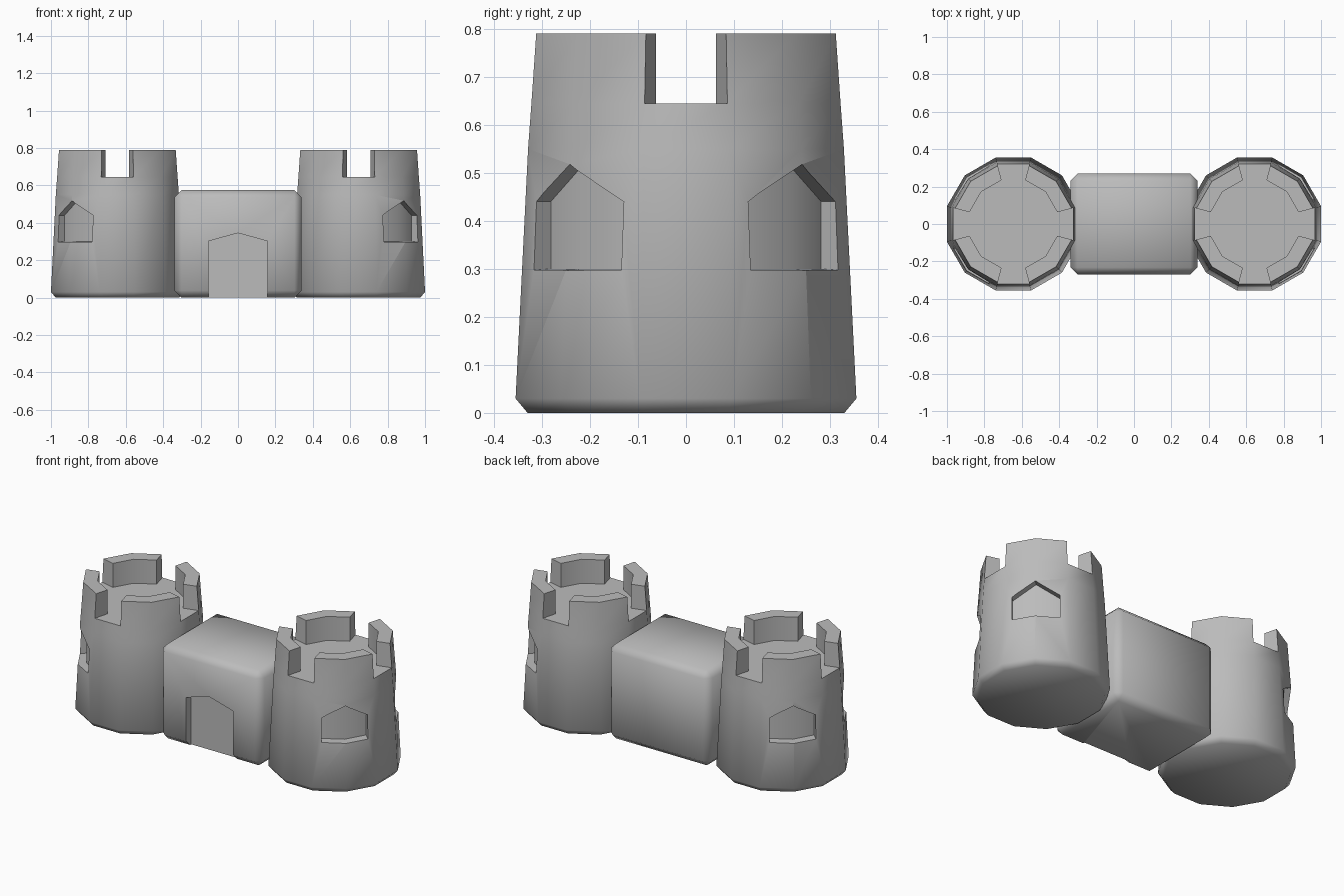
import bpy, bmesh, math
from mathutils import Matrix, Vector

if "Cube" in bpy.data.objects:
    bpy.data.objects.remove(bpy.data.objects["Cube"], do_unlink=True)

stone = bpy.data.materials.new("grey_stone")
stone.use_nodes = True
grey = (0.5, 0.5, 0.5, 1)
stone.diffuse_color = grey
stone.node_tree.nodes["Principled BSDF"].inputs["Base Color"].default_value = grey

SIDES = 12
STEP = 2 * math.pi / SIDES
TOWER_X = 0.645
FLOOR, TOP = 0.645, 0.79


def make_object(name, bm):
    bmesh.ops.recalc_face_normals(bm, faces=bm.faces)
    mesh = bpy.data.meshes.new(name)
    bm.to_mesh(mesh)
    bm.free()
    mesh.materials.append(stone)
    obj = bpy.data.objects.new(name, mesh)
    bpy.context.collection.objects.link(obj)
    return obj


def activate(obj):
    bpy.ops.object.select_all(action="DESELECT")
    obj.select_set(True)
    bpy.context.view_layer.objects.active = obj


def cut(obj, cutter):
    mod = obj.modifiers.new("cut", "BOOLEAN")
    mod.operation = "DIFFERENCE"
    mod.solver = "EXACT"
    mod.object = cutter
    activate(obj)
    bpy.ops.object.modifier_apply(modifier=mod.name)
    bpy.data.objects.remove(cutter, do_unlink=True)


def smooth(obj):
    activate(obj)
    bpy.ops.object.shade_smooth_by_angle(angle=math.radians(54))


def prism_between(name, front, back):
    """Closed solid joining two matching outlines."""
    bm = bmesh.new()
    a = [bm.verts.new(p) for p in front]
    b = [bm.verts.new(p) for p in back]
    n = len(a)
    for i in range(n):
        j = (i + 1) % n
        bm.faces.new((a[i], a[j], b[j], b[i]))
    # End caps are split down the middle so they can fold at the wall corner
    for ring in (a, b):
        bm.faces.new((ring[0], ring[1], ring[4], ring[5]))
        bm.faces.new((ring[1], ring[2], ring[3], ring[4]))
    return make_object(name, bm)


def gable(half, low, shoulder, apex):
    return [(-half, low), (0, low), (half, low), (half, shoulder), (0, apex), (-half, shoulder)]


def ring(bm, apothem, z):
    r = apothem / math.cos(STEP / 2)
    return [bm.verts.new((r * math.cos((k + 0.5) * STEP), r * math.sin((k + 0.5) * STEP), z))
            for k in range(SIDES)]


def build_tower(name, side):
    bm = bmesh.new()
    # Body rings, then the inner edge of the parapet
    profile = [(0.33, 0), (0.355, 0.03), (0.329, 0.55), (0.322, FLOOR), (0.235, FLOOR)]
    rings = [ring(bm, r, z) for r, z in profile]
    bm.faces.new(rings[0])
    bm.faces.new(rings[-1])
    walk = []
    for low, high in zip(rings, rings[1:]):
        walk = [bm.faces.new((low[k], low[(k + 1) % SIDES], high[(k + 1) % SIDES], high[k]))
                for k in range(SIDES)]
    # Four merlons, with gaps on the axis-facing sides
    merlons = [f for k, f in enumerate(walk) if (k + 1) % 3]
    bmesh.ops.recalc_face_normals(bm, faces=bm.faces)
    result = bmesh.ops.extrude_face_region(bm, geom=merlons)
    bmesh.ops.delete(bm, geom=[f for f in merlons if f.is_valid], context="FACES_ONLY")
    for v in result["geom"]:
        if isinstance(v, bmesh.types.BMVert):
            v.co.z = TOP
            if v.co.xy.length > 0.3:
                v.co.x *= 0.969
                v.co.y *= 0.969
    tower = make_object(name, bm)

    # Two recessed gabled windows on the outward diagonals
    for turn in (-1, 1):
        angle = turn * math.pi / 4 if side > 0 else math.pi - turn * math.pi / 4
        spin = Matrix.Rotation(angle, 3, "Z")
        front = [spin @ Vector((0.5, t, z)) for t, z in gable(0.131, 0.288, 0.44, 0.53)]
        back = [spin @ Vector((0.305 - 0.27 * abs(t), t, z))
                for t, z in gable(0.128, 0.30, 0.44, 0.515)]
        # Pull the front outline onto the wall so the reveal slopes correctly
        front = [b + (f - b) * 1.0 for f, b in zip(front, back)]
        cut(tower, prism_between("window_cutter", front, back))
    tower.location.x = side * TOWER_X
    smooth(tower)


build_tower("left_tower", 1)
build_tower("right_tower", -1)

# Gatehouse block with chamfered edges
bm = bmesh.new()
bmesh.ops.create_cube(bm, size=1)
bmesh.ops.scale(bm, vec=(0.68, 0.54, 0.575), verts=bm.verts)
bmesh.ops.translate(bm, vec=(0, 0, 0.2875), verts=bm.verts)
bmesh.ops.bevel(bm, geom=bm.edges[:], offset=0.038, segments=1, affect="EDGES")
gatehouse = make_object("gatehouse", bm)

# Recessed gabled doorway on the front
door = gable(0.157, -0.1, 0.302, 0.345)
cut(gatehouse, prism_between("door_cutter", [(x, -0.5, z) for x, z in door],
                             [(x, -0.222, z) for x, z in door]))
smooth(gatehouse)
